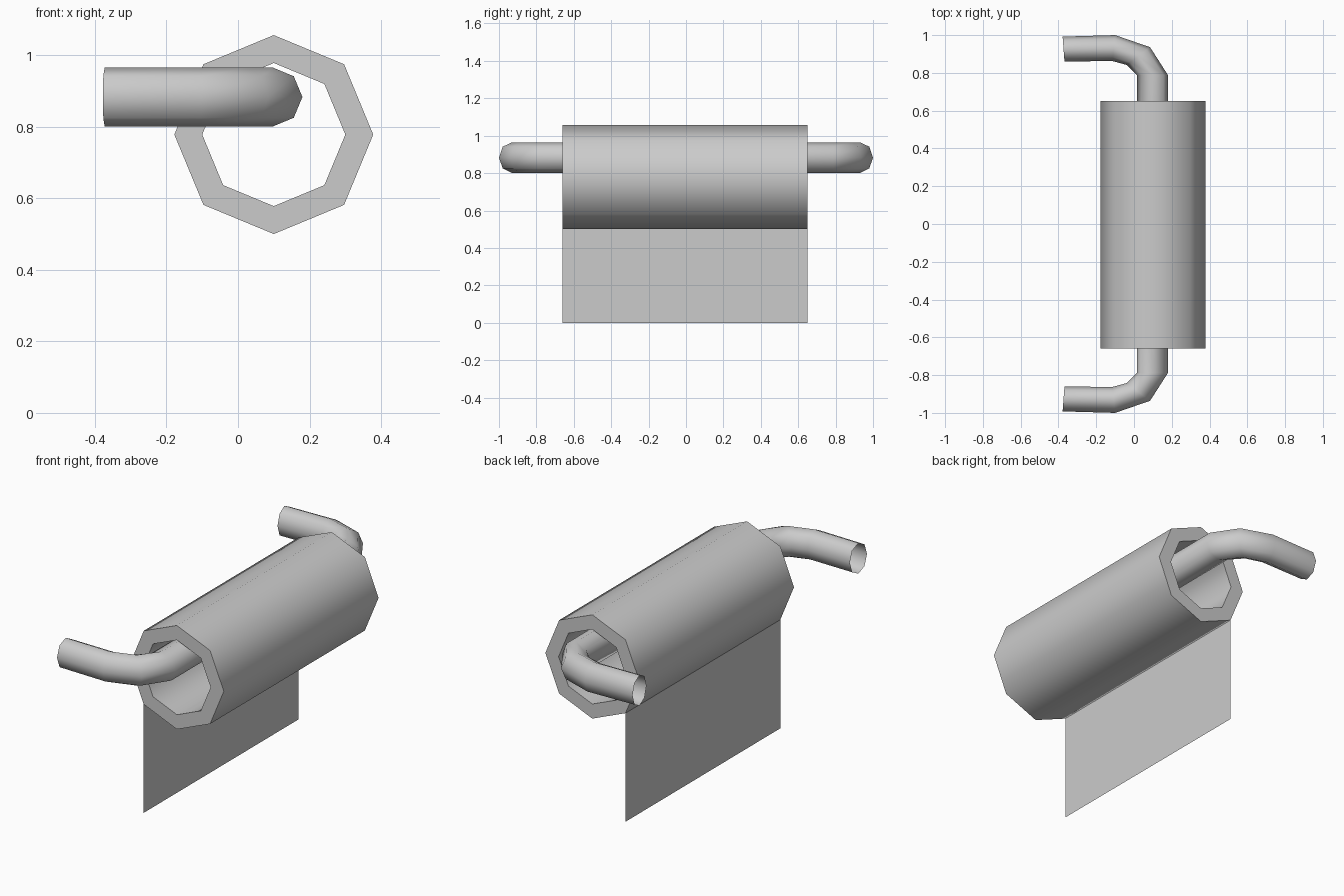
import bpy, math
from mathutils import Vector

if "Cube" in bpy.data.objects:
    bpy.data.objects.remove(bpy.data.objects["Cube"])


def make_object(name, verts, faces, smooth=True):
    mesh = bpy.data.meshes.new(name)
    mesh.from_pydata(verts, [], faces)
    mesh.update()
    ob = bpy.data.objects.new(name, mesh)
    bpy.context.collection.objects.link(ob)
    if smooth:
        bpy.ops.object.select_all(action='DESELECT')
        ob.select_set(True)
        bpy.context.view_layer.objects.active = ob
        bpy.ops.object.shade_smooth_by_angle(angle=math.radians(65))
    return ob


def loft(rings, closed=False):
    """Join equal-sized vertex rings with quads."""
    n = len(rings[0])
    verts = [v for r in rings for v in r]
    faces = []
    for i in range(len(rings) if closed else len(rings) - 1):
        a, b = i * n, (i + 1) % len(rings) * n
        for j in range(n):
            k = (j + 1) % n
            faces.append((a + j, b + j, b + k, a + k))
    return verts, faces


SIDES = 8
ANGLES = [2 * math.pi * i / SIDES for i in range(SIDES)]
FRONT, BACK = -0.66, 0.65


# Paper roll: thick octagonal tube
def roll_ring(radius, y):
    return [Vector((0.10 + radius * math.cos(a), y, 0.778 + radius * math.sin(a)))
            for a in ANGLES]


make_object("paper_roll", *loft([roll_ring(0.278, FRONT), roll_ring(0.278, BACK),
                                 roll_ring(0.20, BACK), roll_ring(0.20, FRONT)], closed=True))

# Hanging sheet: single plane dropping from the lower left edge of the roll
x = 0.10 - 0.278 * math.cos(math.pi / 4)
z = 0.778 - 0.278 * math.sin(math.pi / 4)
make_object("hanging_sheet", [(x, FRONT, 0), (x, BACK, 0), (x, BACK, z), (x, FRONT, z)],
            [(0, 3, 2, 1)], smooth=False)

# Holder bar: (outer, inner) plan points of each ring along the back arm
stations = [((-0.378, 0.992), (-0.368, 0.86)),
            ((-0.10, 1.0), (-0.115, 0.863)),
            ((0.085, 0.936), (-0.038, 0.842)),
            ((0.18, 0.788), (0.016, 0.788))]


def bar_ring(outer, inner, side):
    o = Vector((outer[0], outer[1] * side, 0.883))
    i = Vector((inner[0], inner[1] * side, 0.883))
    mid, half = (o + i) / 2, (o - i) / 2
    return [mid + half * math.cos(a) + Vector((0, 0, 0.082 * math.sin(a))) for a in ANGLES]


rings = [bar_ring(o, i, -1) for o, i in stations]
rings += [bar_ring(o, i, 1) for o, i in reversed(stations)]
make_object("holder_bar", *loft(rings))
